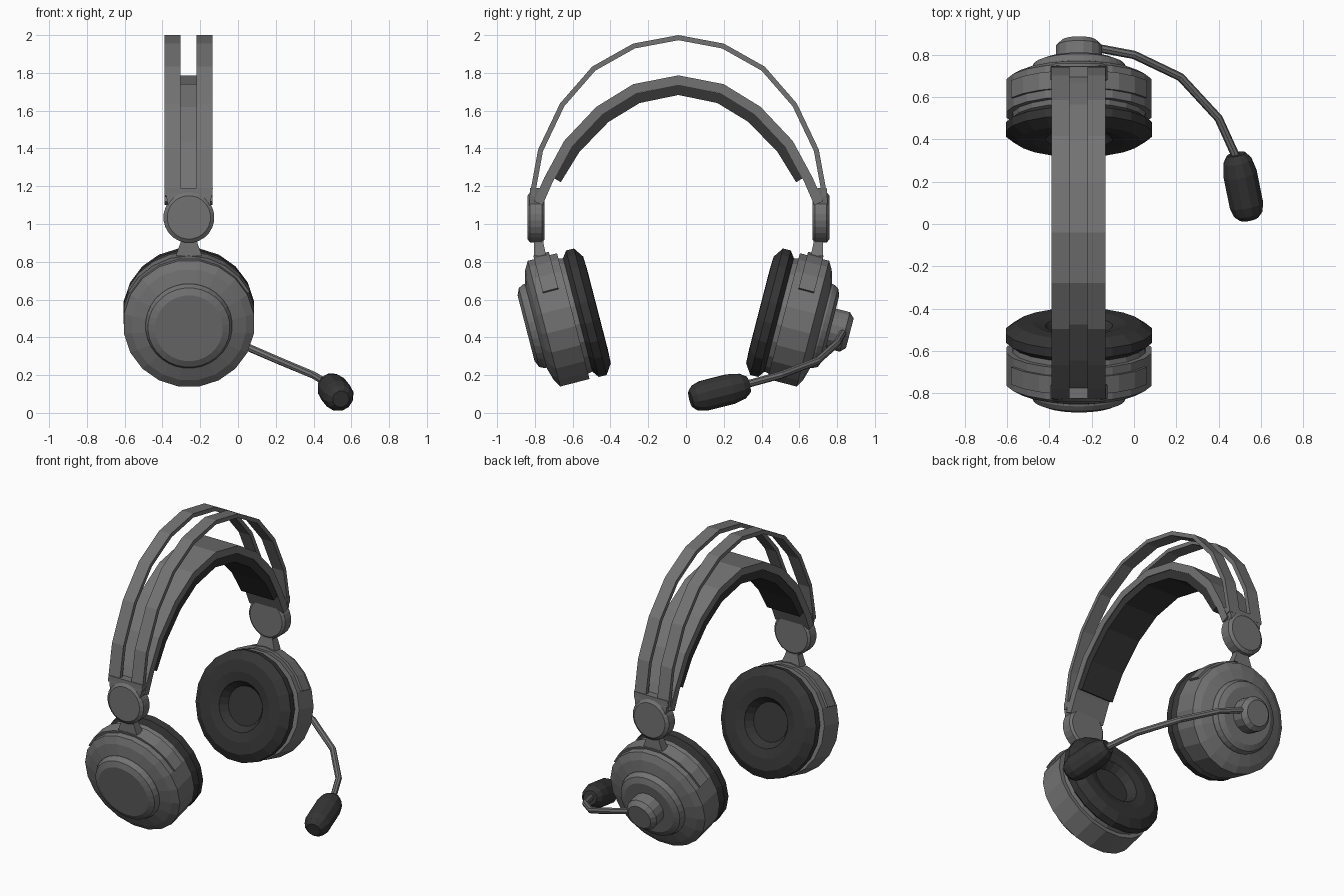
import bpy, bmesh, math
from mathutils import Vector

if "Cube" in bpy.data.objects:
    bpy.data.objects.remove(bpy.data.objects["Cube"])

CX, CY = -0.26, -0.04          # headset centre line
TILT = math.radians(14.5)      # ear cups lean inwards at the bottom


def material(name, v):
    m = bpy.data.materials.new(name)
    m.diffuse_color = (v, v, v, 1)
    m.use_nodes = True
    m.node_tree.nodes["Principled BSDF"].inputs["Base Color"].default_value = m.diffuse_color
    return m


GREY = material("grey_plastic", 0.17)
DARK = material("dark_foam", 0.035)


def finish(name, bm, mat):
    bmesh.ops.remove_doubles(bm, verts=bm.verts, dist=1e-5)
    bmesh.ops.recalc_face_normals(bm, faces=bm.faces)
    me = bpy.data.meshes.new(name)
    bm.to_mesh(me)
    bm.free()
    me.materials.append(mat)
    ob = bpy.data.objects.new(name, me)
    bpy.context.collection.objects.link(ob)
    return ob


def loft(name, rings, mat, closed=False):
    """Skin equal-length rings of points, capping both ends."""
    bm = bmesh.new()
    vs = [[bm.verts.new(p) for p in r] for r in rings]
    n = len(vs[0])
    last = len(vs) if closed else len(vs) - 1
    for i in range(last):
        a, b = vs[i], vs[(i + 1) % len(vs)]
        for k in range(n):
            bm.faces.new((a[k], a[(k + 1) % n], b[(k + 1) % n], b[k]))
    if not closed:
        bm.faces.new(vs[0])
        bm.faces.new(vs[-1])
    return finish(name, bm, mat)


def lathe(name, origin, axis, profile, sides, mat):
    """Revolve (distance along axis, radius) points."""
    o, u = Vector(origin), Vector(axis).normalized()
    e = u.cross(Vector((0, 0, 1))).normalized()
    v = e.cross(u)
    ang = [2 * math.pi * (k + 0.5) / sides for k in range(sides)]
    return loft(name, [[o + u * t + (e * math.cos(a) + v * math.sin(a)) * r
                        for a in ang] for t, r in profile], mat)


def arch(name, half, thick, x0, x1, mat):
    """Mirror a half path (apex first, left side) and give it thickness inwards."""
    pts = [Vector((2 * CY - y, z)) for y, z in reversed(half[1:])]
    pts += [Vector(p) for p in half]
    rings = []
    for i, p in enumerate(pts):
        d = (pts[min(i + 1, len(pts) - 1)] - pts[max(i - 1, 0)]).normalized()
        q = p + Vector((-d.y, d.x)) * -thick
        if (q - Vector((CY, 1.0))).length > (p - Vector((CY, 1.0))).length:
            q = p + Vector((-d.y, d.x)) * thick
        rings.append([(x0, *p), (x1, *p), (x1, *q), (x0, *q)])
    return loft(name, rings, mat)


# Headband: two thin outer strips over a wide inner band with a pad
outer = [(CY, 2.0), (-0.28, 1.955), (-0.497, 1.833), (-0.667, 1.638),
         (-0.783, 1.394), (-0.828, 1.15)]
for side, x in (("left", -0.39), ("right", -0.22)):
    arch("outer_strip_" + side, outer, 0.027, x, x + 0.085, GREY)
inner = [(CY, 1.787), (-0.28, 1.74), (-0.475, 1.62), (-0.645, 1.44),
         (-0.75, 1.246), (-0.805, 1.12)]
arch("inner_band", inner, 0.05, -0.39, -0.135, GREY)
pad = [(CY, 1.738), (-0.265, 1.692), (-0.445, 1.583), (-0.608, 1.415),
       (-0.71, 1.25)]
arch("band_pad", pad, 0.055, -0.385, -0.14, DARK)

for s, side in ((-1, "front"), (1, "back")):
    Y = lambda d: CY + s * d
    axis = Vector((0, s * math.cos(TILT), -math.sin(TILT)))
    up = Vector((0, s * math.sin(TILT), math.cos(TILT)))
    org = Vector((CX, Y(0.431), 0.545))

    # Hinge plate and round hinge
    loft("hinge_plate_" + side,
         [[(CX - w, Y(a), z), (CX + w, Y(a), z), (CX + w, Y(b), z), (CX - w, Y(b), z)]
          for w, z, a, b in ((0.127, 1.19, 0.785, 0.735), (0.112, 1.1, 0.79, 0.725),
                             (0.09, 1.0, 0.785, 0.725))], GREY)
    lathe("hinge_disc_" + side, (CX, Y(0.71), 1.035), (0, s, 0),
          [(0, 0.12), (0.012, 0.135), (0.075, 0.135), (0.09, 0.115)], 24, GREY)

    # Stem from hinge to yoke
    loft("stem_" + side,
         [[(CX - w, Y(a), z), (CX + w, Y(a), z), (CX + w, Y(b), z), (CX - w, Y(b), z)]
          for w, z, a, b in ((0.045, 0.95, 0.765, 0.715), (0.045, 0.90, 0.765, 0.715),
                             (0.07, 0.83, 0.765, 0.70))], GREY)

    # Yoke: raised strip around the top of the cup
    rings = []
    for k in range(9):
        a = math.radians(27 + 126 * k / 8)
        d = Vector((math.cos(a), 0, 0)) + up * math.sin(a)
        rings.append([org + axis * t + d * r for t, r in
                      ((0.17, 0.33), (0.17, 0.362), (0.255, 0.362), (0.255, 0.33))])
    loft("yoke_" + side, rings, GREY)

    # Ear cup, outer cap and cushion
    lathe("ear_cup_" + side, org, axis,
          [(0.08, 0.31), (0.13, 0.318), (0.13, 0.348), (0.29, 0.348),
           (0.315, 0.305), (0.335, 0.235)], 20, GREY)
    lathe("cup_cap_" + side, org, axis,
          [(0.31, 0.23), (0.345, 0.23), (0.372, 0.217), (0.388, 0.18)], 32, GREY)
    lathe("cushion_" + side, org, axis,
          [(0.06, 0.125), (0.01, 0.16), (-0.003, 0.22), (0.0, 0.295), (0.037, 0.35),
           (0.08, 0.35), (0.105, 0.315)], 20, DARK)

# Microphone hub, on the back cup (axis and org still hold that side)
lathe("mic_hub", org, axis, [(0.37, 0.11), (0.465, 0.11), (0.492, 0.083)], 16, GREY)

# Microphone boom: swept tube
path = [Vector(p) for p in ((-0.24, 0.83, 0.435), (-0.15, 0.828, 0.42), (0, 0.80, 0.37),
                            (0.22, 0.695, 0.275), (0.40, 0.50, 0.20), (0.50, 0.28, 0.14))]
rings = []
for i, p in enumerate(path):
    d = (path[min(i + 1, len(path) - 1)] - path[max(i - 1, 0)]).normalized()
    e = d.cross(Vector((0, 0, 1))).normalized()
    f = e.cross(d)
    rings.append([p + (e * math.cos(k * math.pi / 4) + f * math.sin(k * math.pi / 4)) * 0.02
                  for k in range(8)])
loft("mic_boom", rings, GREY)

# Microphone foam
a, b = Vector((0.483, 0.33, 0.15)), Vector((0.545, 0.025, 0.073))
L = (b - a).length
lathe("mic_foam", a, b - a,
      [(0, 0.045), (0.035, 0.07), (0.1, 0.083), (L - 0.07, 0.083),
       (L - 0.025, 0.07), (L, 0.045)], 12, DARK)
